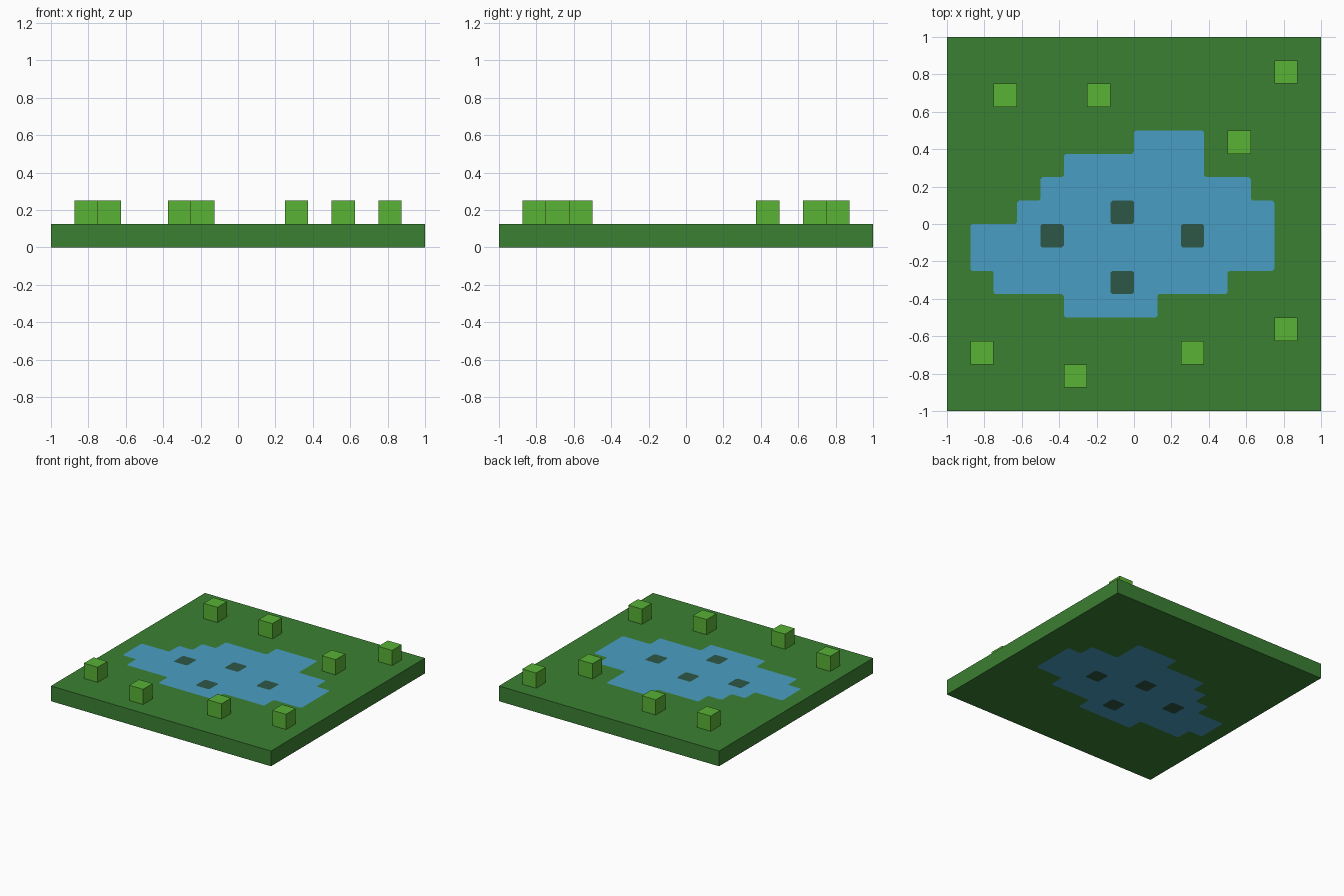
import bpy
import bmesh

cube = bpy.data.objects.get("Cube")
if cube:
    bpy.data.objects.remove(cube, do_unlink=True)

CELL = 0.125   # everything sits on a 16 x 16 grid of cells
ROUND = 0.01   # small softening of the painted corners


def material(name, rgb):
    """Flat colour from 0-255 sRGB values."""
    lin = [(c / 255 / 12.92) if c < 11 else ((c / 255 + 0.055) / 1.055) ** 2.4 for c in rgb]
    mat = bpy.data.materials.new(name)
    mat.use_nodes = True
    mat.diffuse_color = (*lin, 1)
    bsdf = mat.node_tree.nodes["Principled BSDF"]
    bsdf.inputs["Base Color"].default_value = (*lin, 1)
    bsdf.inputs["Roughness"].default_value = 0.9
    return mat


grass = material("grass green", (59, 128, 51))
water = material("water blue", (74, 158, 196))
stone = material("dark stone", (45, 87, 70))
leaf = material("bush green", (89, 178, 53))


def soften(points, r=ROUND):
    """Cut each right-angled corner of an outline by a small chamfer."""
    out = []
    n = len(points)
    for i, (x, y) in enumerate(points):
        for px, py in (points[i - 1], points[(i + 1) % n]):
            d = max(abs(px - x), abs(py - y))
            out.append((x + (px - x) * r / d, y + (py - y) * r / d))
    return out


def square(cx, cy, half):
    return [(cx - half, cy - half), (cx + half, cy - half),
            (cx + half, cy + half), (cx - half, cy + half)]


def slab(name, outlines, mat):
    """Flat slab one cell thick; outlines inside another become holes."""
    curve = bpy.data.curves.new(name, 'CURVE')
    curve.dimensions = '2D'
    curve.fill_mode = 'BOTH'
    curve.extrude = CELL / 2
    for pts in outlines:
        spline = curve.splines.new('POLY')
        spline.points.add(len(pts) - 1)
        for p, (x, y) in zip(spline.points, pts):
            p.co = (x, y, 0, 1)
        spline.use_cyclic_u = True
        spline.use_smooth = False
    obj = bpy.data.objects.new(name, curve)
    bpy.context.collection.objects.link(obj)
    bpy.ops.object.select_all(action='DESELECT')
    obj.select_set(True)
    bpy.context.view_layer.objects.active = obj
    bpy.ops.object.convert(target='MESH')
    obj = bpy.context.view_layer.objects.active
    # Weld the caps to the walls and face everything outward
    bm = bmesh.new()
    bm.from_mesh(obj.data)
    bmesh.ops.remove_doubles(bm, verts=bm.verts, dist=1e-5)
    bmesh.ops.recalc_face_normals(bm, faces=bm.faces)
    for f in bm.faces:
        f.smooth = False
        f.material_index = 0
    bm.to_mesh(obj.data)
    bm.free()
    obj.data.materials.clear()
    obj.data.materials.append(mat)
    obj.location.z = CELL / 2
    return obj


# Pond rows from back to front, in cells: (back y, front y, left x, right x)
rows = [(4, 3, 0, 3), (3, 2, -3, 3), (2, 1, -4, 5), (1, 0, -5, 6),
        (0, -2, -7, 6), (-2, -3, -6, 4), (-3, -4, -3, 1)]
left_side, right_side = [], []
for y1, y0, x0, x1 in rows:
    left_side += [(x0, y1), (x0, y0)]
    right_side += [(x1, y1), (x1, y0)]
steps = left_side + right_side[::-1]
# Drop points where two rows share the same edge
corners = [p for p in steps if steps.count(p) == 1]
pond = soften([(x * CELL, y * CELL) for x, y in corners])

# Stones lying flush in the water, by cell centre
stone_cells = [(-0.5, 0.5), (-3.5, -0.5), (2.5, -0.5), (-0.5, -2.5)]
stones = [soften(square(x * CELL, y * CELL, CELL / 2)) for x, y in stone_cells]

# Ground, water and stones fit together in one slab
slab("ground", [square(0, 0, 1), pond], grass)
slab("pond_water", [pond] + stones, water)
slab("pond_stones", stones, stone)

# Cube bushes standing on the grass, by cell centre
bush_cells = [(-5.5, 5.5), (-1.5, 5.5), (6.5, 6.5), (4.5, 3.5),
              (-6.5, -5.5), (-2.5, -6.5), (2.5, -5.5), (6.5, -4.5)]
for i, (x, y) in enumerate(bush_cells, 1):
    bpy.ops.mesh.primitive_cube_add(size=CELL, location=(x * CELL, y * CELL, CELL * 1.5))
    bush = bpy.context.object
    bush.name = f"bush_{i}"
    bush.data.materials.append(leaf)
